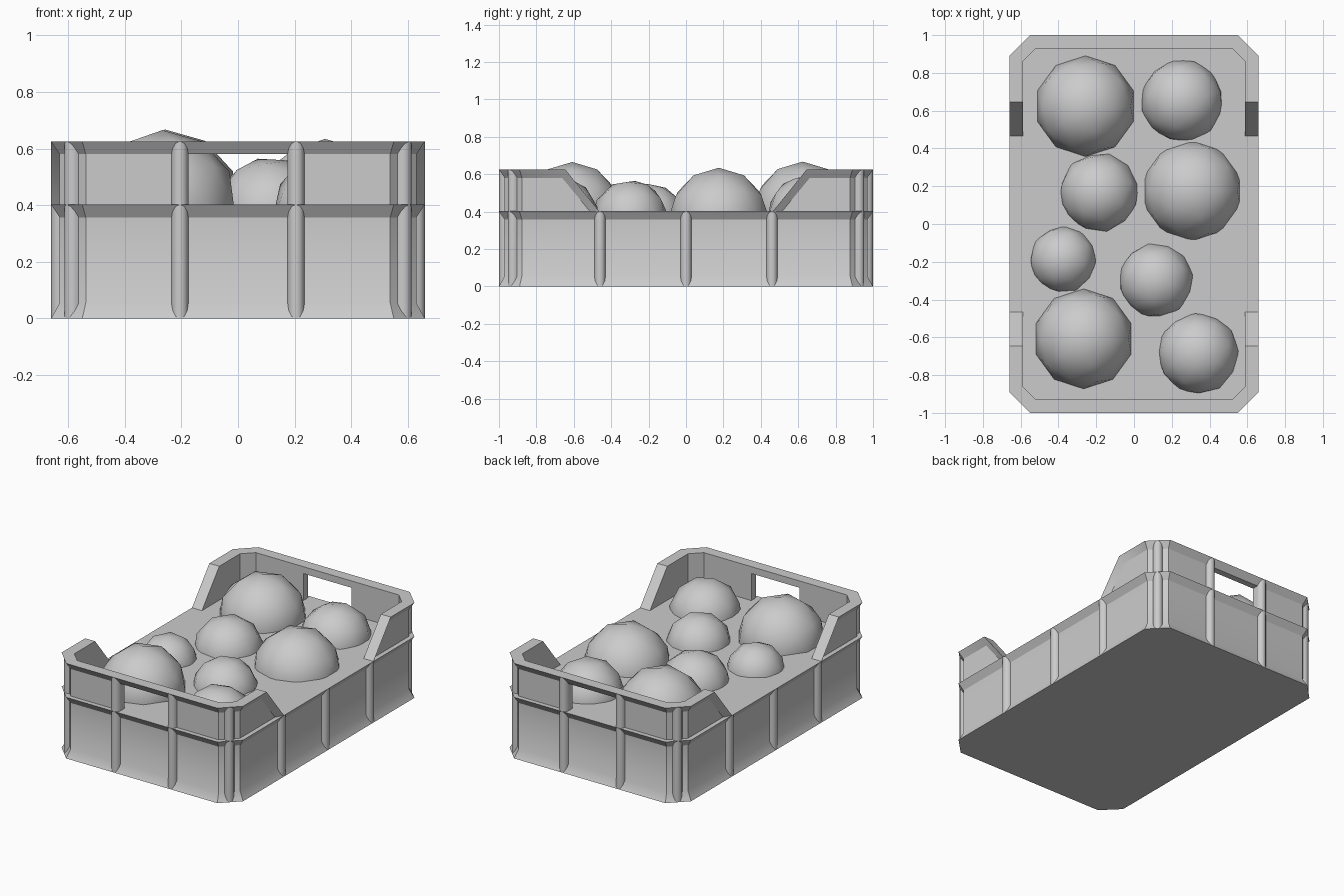
import bpy, bmesh, math
from mathutils import Vector

cube = bpy.data.objects.get("Cube")
if cube:
    bpy.data.objects.remove(cube, do_unlink=True)

grey = bpy.data.materials.new("light_grey")
grey.use_nodes = True
colour = (0.6, 0.6, 0.6, 1)
grey.diffuse_color = colour
grey.node_tree.nodes["Principled BSDF"].inputs["Base Color"].default_value = colour

HX, HY, CUT = 0.66, 1.0, 0.11          # half sizes and corner chamfer
DECK, TOP = 0.402, 0.625               # height of each tier
RECESS, WALL, LIP = 0.03, 0.072, 0.045
HOLE = 0.175


def finish(name, bm, angle, fix_normals=True):
    if fix_normals:
        bmesh.ops.recalc_face_normals(bm, faces=bm.faces)
    mesh = bpy.data.meshes.new(name)
    bm.to_mesh(mesh)
    bm.free()
    mesh.materials.append(grey)
    obj = bpy.data.objects.new(name, mesh)
    bpy.context.collection.objects.link(obj)
    bpy.ops.object.select_all(action='DESELECT')
    obj.select_set(True)
    bpy.context.view_layer.objects.active = obj
    bpy.ops.object.shade_smooth_by_angle(angle=math.radians(angle))
    return obj


def corner(inset):
    """Half sizes and chamfer of the outline moved inward."""
    return HX - inset, HY - inset, CUT - 0.586 * inset


def outline(inset):
    x, y, c = corner(inset)
    quarter = [(x, y - c), (x - c, y)]
    half = quarter + [(-a, b) for a, b in reversed(quarter)]
    return half + [(-a, -b) for a, b in half]


# Lower tray: chamfered block with flared foot and lip
bm = bmesh.new()
rings = []
for z, inset in ((0, 0), (0.055, RECESS), (DECK - LIP, RECESS), (DECK, 0)):
    rings.append([bm.verts.new((x, y, z)) for x, y in outline(inset)])
for a, b in zip(rings, rings[1:]):
    for i in range(8):
        j = (i + 1) % 8
        bm.faces.new((a[i], a[j], b[j], b[i]))
bm.faces.new(rings[0])
bm.faces.new(rings[-1])
finish("lower_tray", bm, 30)


# Raised end walls: a section swept round each end, with a grip opening
def station(kind, sign):
    """Section points: outer rim, inner rim, inner lip, inner foot, outer foot, panel top."""
    def at(inset, z, y_slope):
        x, y, c = corner(inset)
        px, py = {"slope_foot": (x, y_slope[0]), "slope_top": (x, y_slope[1]),
                  "side": (x, y - c), "end": (x - c, y), "grip": (HOLE, y)}[kind]
        low = kind == "slope_foot"
        return Vector((sign * px, py, DECK if low else z))
    rim, panel = (0.465, 0.645), (0.515, 0.662)
    return [at(0, TOP, rim), at(WALL, TOP, rim), at(WALL, TOP - LIP, rim),
            at(WALL, DECK, rim), at(RECESS, DECK, panel), at(RECESS, TOP - LIP, panel)]


kinds = ["slope_foot", "slope_top", "side", "end", "grip"]
path = [(k, 1) for k in kinds] + [(k, -1) for k in reversed(kinds)]
for name, flip in (("front_wall", -1), ("back_wall", 1)):
    bm = bmesh.new()
    rows = []
    for kind, sign in path:
        rows.append([bm.verts.new((p.x, p.y * flip, p.z)) for p in station(kind, sign)])
    solid = [(0, 1), (1, 2), (2, 3), (4, 5), (5, 0)]
    bridge = [(0, 1), (1, 2), (2, 5), (5, 0)]
    for i, (a, b) in enumerate(zip(rows, rows[1:])):
        for p, q in (bridge if i == 4 else solid):
            bm.faces.new((a[p], a[q], b[q], b[p]))
    for row in rows[4:6]:
        bm.faces.new(row[2:6])
    bmesh.ops.remove_doubles(bm, verts=bm.verts, dist=0.0005)
    finish(name, bm, 30)

# Rounded upright ribs, their crests level with the lips
RIB = [(-0.03, 0), (-0.026, 0.014), (-0.015, 0.026), (0, 0.03),
       (0.015, 0.026), (0.026, 0.014), (0.03, 0)]


def add_rib(bm, x, y, normal, z0, z1):
    n = Vector((*normal, 0)).normalized()
    t = Vector((-n.y, n.x, 0))
    base = Vector((x, y, 0)) - n * RECESS
    pts = [base + t * u + n * v for u, v in RIB]
    low = [bm.verts.new((p.x, p.y, z0)) for p in pts]
    high = [bm.verts.new((p.x, p.y, z1)) for p in pts]
    for i in range(len(pts) - 1):
        bm.faces.new((low[i], low[i + 1], high[i + 1], high[i]))


for name, z0, z1 in (("lower_ribs", 0, DECK), ("upper_ribs", DECK, TOP)):
    bm = bmesh.new()
    for sx in (-1, 1):
        for sy in (-1, 1):
            add_rib(bm, sx * 0.205, sy * HY, (0, sy), z0, z1)
            add_rib(bm, sx * (HX - CUT / 2), sy * (HY - CUT / 2), (sx, sy), z0, z1)
        if z0 == 0:
            for y in (-0.46, 0, 0.46):
                add_rib(bm, sx * HX, y, (sx, 0), z0, z1)
    finish(name, bm, 60, fix_normals=False)

# Round produce resting in the tray: x, y, z, radius
BALLS = [(-0.257, 0.624, 0.40, 0.267), (0.254, 0.653, 0.375, 0.222),
         (-0.185, 0.167, 0.37, 0.213), (0.307, 0.175, 0.365, 0.269),
         (-0.376, -0.188, 0.37, 0.18), (0.116, -0.299, 0.37, 0.201),
         (-0.267, -0.608, 0.40, 0.265), (0.339, -0.685, 0.37, 0.219)]
for i, (x, y, z, r) in enumerate(BALLS):
    bm = bmesh.new()
    bmesh.ops.create_icosphere(bm, subdivisions=2, radius=r)
    ball = finish(f"ball_{i + 1}", bm, 60)
    ball.location = (x, y, z)
    if r < 0.25:
        ball.rotation_euler = (0.4 + i, 0.3 * i, 0.7 * i)
